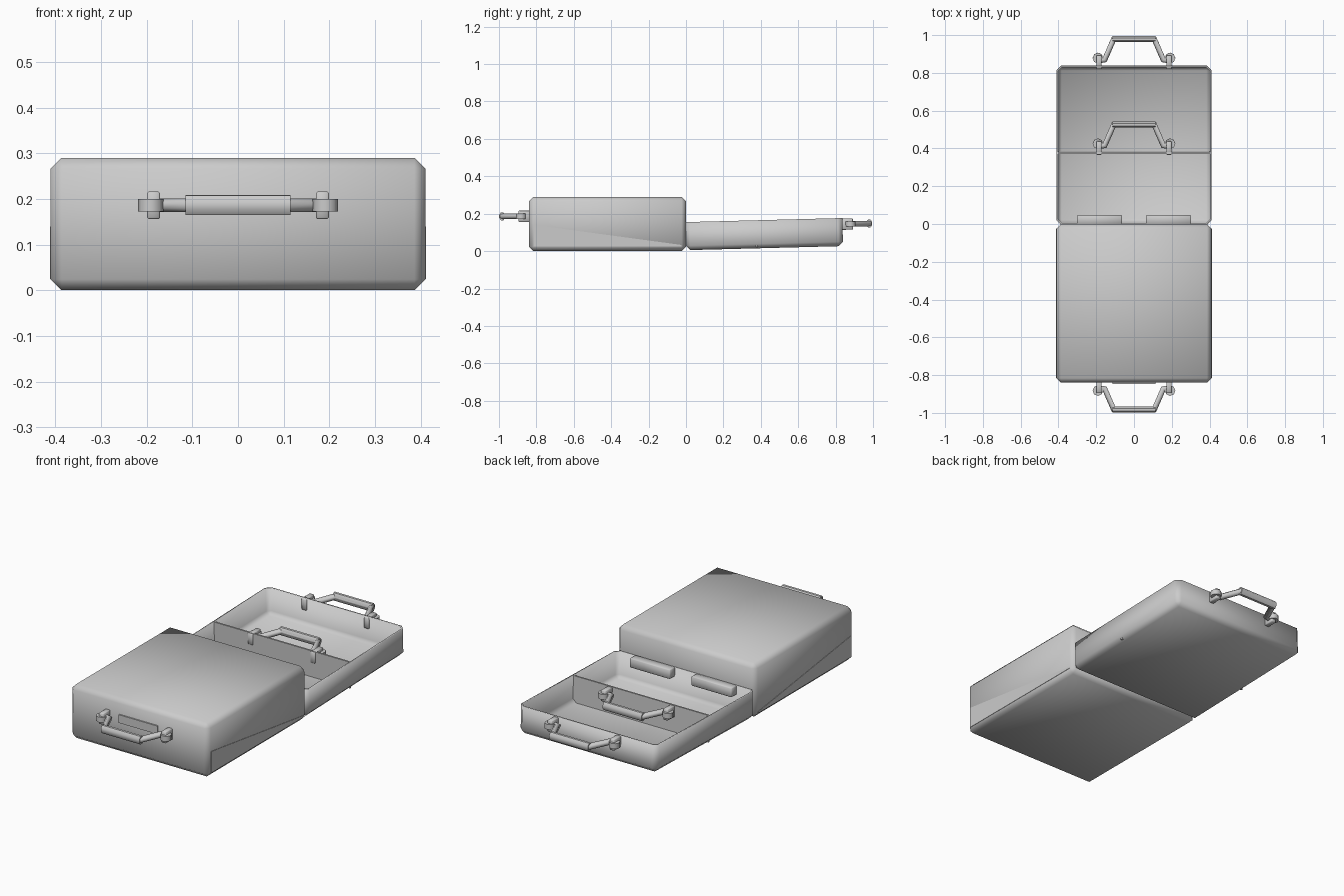
import bpy, bmesh
from math import pi
from mathutils import Matrix, Vector

old = bpy.data.objects.get("Cube")
if old:
    bpy.data.objects.remove(old, do_unlink=True)

grey = bpy.data.materials.new("plain_grey")
grey.use_nodes = True
COLOUR = (0.6, 0.6, 0.6, 1)
grey.diffuse_color = COLOUR
grey.node_tree.nodes["Principled BSDF"].inputs["Base Color"].default_value = COLOUR

# The open tray and everything on it leans up slightly toward the back
TILT = Matrix.Translation((0, 0, 0.005)) @ Matrix.Rotation(0.026, 4, 'X')
FLAT = Matrix.Identity(4)


def finish(name, bm, matrix=FLAT, angle=50):
    bmesh.ops.transform(bm, matrix=matrix, verts=bm.verts)
    bmesh.ops.recalc_face_normals(bm, faces=bm.faces)
    mesh = bpy.data.meshes.new(name)
    bm.to_mesh(mesh)
    bm.free()
    mesh.materials.append(grey)
    obj = bpy.data.objects.new(name, mesh)
    bpy.context.collection.objects.link(obj)
    bpy.ops.object.select_all(action='DESELECT')
    obj.select_set(True)
    bpy.context.view_layer.objects.active = obj
    bpy.ops.object.shade_smooth_by_angle(angle=angle * pi / 180)
    return obj


def box_mesh(low, high):
    bm = bmesh.new()
    low, high = Vector(low), Vector(high)
    size = Matrix.Diagonal((*(high - low), 1))
    bmesh.ops.create_cube(bm, size=1, matrix=Matrix.Translation((low + high) / 2) @ size)
    return bm


def box(name, low, high, matrix=FLAT, bevel=0):
    bm = box_mesh(low, high)
    if bevel:
        bmesh.ops.bevel(bm, geom=bm.edges[:], offset=bevel, segments=1, affect='EDGES')
    return finish(name, bm, matrix)


def tube(name, points, width, height, matrix):
    """Sweep an eight-sided oval along a path lying in the xy plane."""
    bm = bmesh.new()
    path = [Vector(p) for p in points]
    rings = []
    for i, p in enumerate(path):
        before = (p - path[i - 1]).normalized() if i else Vector()
        after = (path[i + 1] - p).normalized() if i + 1 < len(path) else Vector()
        along = (before + after).normalized()
        side = Vector((-along.y, along.x, 0))
        stretch = 1 / max(0.5, along.dot(after if i == 0 else before))
        ring = []
        for k in range(8):
            spoke = Matrix.Rotation(k * pi / 4 + pi / 8, 3, 'Z') @ Vector((1, 0, 0))
            offset = side * spoke.x * width * stretch + Vector((0, 0, spoke.y * height))
            ring.append(bm.verts.new(p + offset))
        rings.append(ring)
    for a, b in zip(rings, rings[1:]):
        for k in range(8):
            n = (k + 1) % 8
            bm.faces.new((a[k], a[n], b[n], b[k]))
    bm.faces.new(rings[0])
    bm.faces.new(rings[-1])
    return finish(name, bm, matrix)


def handle(name, matrix):
    """Carrying handle reaching out along +y from a wall at y = 0."""
    for side, s in (("left", 1), ("right", -1)):
        xs = sorted((s * 0.171, s * 0.199))
        box(f"{name}_{side}_lug", (xs[0], -0.014, -0.03), (xs[1], 0.058, 0.03), matrix, 0.003)
        bm = bmesh.new()
        bmesh.ops.create_cone(bm, cap_ends=True, segments=8, radius1=0.028,
                              radius2=0.028, depth=0.028,
                              matrix=Matrix.Translation((s * 0.191, 0.044, 0)))
        finish(f"{name}_{side}_pivot", bm, matrix)
    arms = [(0.185, 0.03, 0), (0.155, 0.035, 0), (0.108, 0.143, 0)]
    arms += [(-x, y, z) for x, y, z in reversed(arms)]
    tube(f"{name}_arms", arms, 0.015, 0.016, matrix)
    tube(f"{name}_grip", [(0.115, 0.145, 0), (-0.115, 0.145, 0)], 0.017, 0.023, matrix)


# Closed half of the case
box("closed_case", (-0.41, -0.84, 0), (0.41, 0, 0.29), bevel=0.024)

# Slanted lower panels showing on the sides of the closed half
bm = bmesh.new()
profile = [(-0.815, 0.025), (-0.815, 0.14), (-0.024, 0.033), (-0.024, 0.025)]
panel = bm.faces.new([bm.verts.new((-0.412, y, z)) for y, z in profile])
grown = bmesh.ops.extrude_face_region(bm, geom=[panel])["geom"]
bmesh.ops.translate(bm, vec=(0.824, 0, 0),
                    verts=[g for g in grown if isinstance(g, bmesh.types.BMVert)])
finish("lower_side_panels", bm)

# Open tray: chamfered shell with the top removed
bm = box_mesh((-0.41, 0, 0), (0.41, 0.84, 0.15))
lower_edges = [e for e in bm.edges if min(v.co.z for v in e.verts) < 0.1]
bmesh.ops.bevel(bm, geom=lower_edges, offset=0.024, segments=1, affect='EDGES')
bmesh.ops.delete(bm, geom=[f for f in bm.faces if f.calc_center_median().z > 0.149],
                 context='FACES')
tray = finish("open_tray", bm, TILT)
wall = tray.modifiers.new("wall_thickness", 'SOLIDIFY')
wall.thickness = 0.009
wall.offset = -1

# Tray divider
box("tray_divider", (-0.403, 0.375, 0.006), (0.403, 0.384, 0.149), TILT)

# Hinges on the back wall of the closed half
for side, s in (("left", 1), ("right", -1)):
    centre = s * 0.183
    box(f"{side}_hinge", (centre - 0.12, 0, 0.1), (centre + 0.12, 0.05, 0.15), TILT, 0.004)

# Handles on the front wall, the tray end and the divider
mirror = Matrix.Diagonal((1, -1, 1, 1))
handle("front_handle", Matrix.Translation((0, -0.838, 0.186)) @ mirror)
handle("back_handle", TILT @ Matrix.Translation((0, 0.838, 0.117)))
handle("divider_handle", TILT @ Matrix.Translation((0, 0.384, 0.117)))

# Plate behind the front handle
box("front_plate", (-0.115, -0.847, 0.165), (0.115, -0.838, 0.209))
